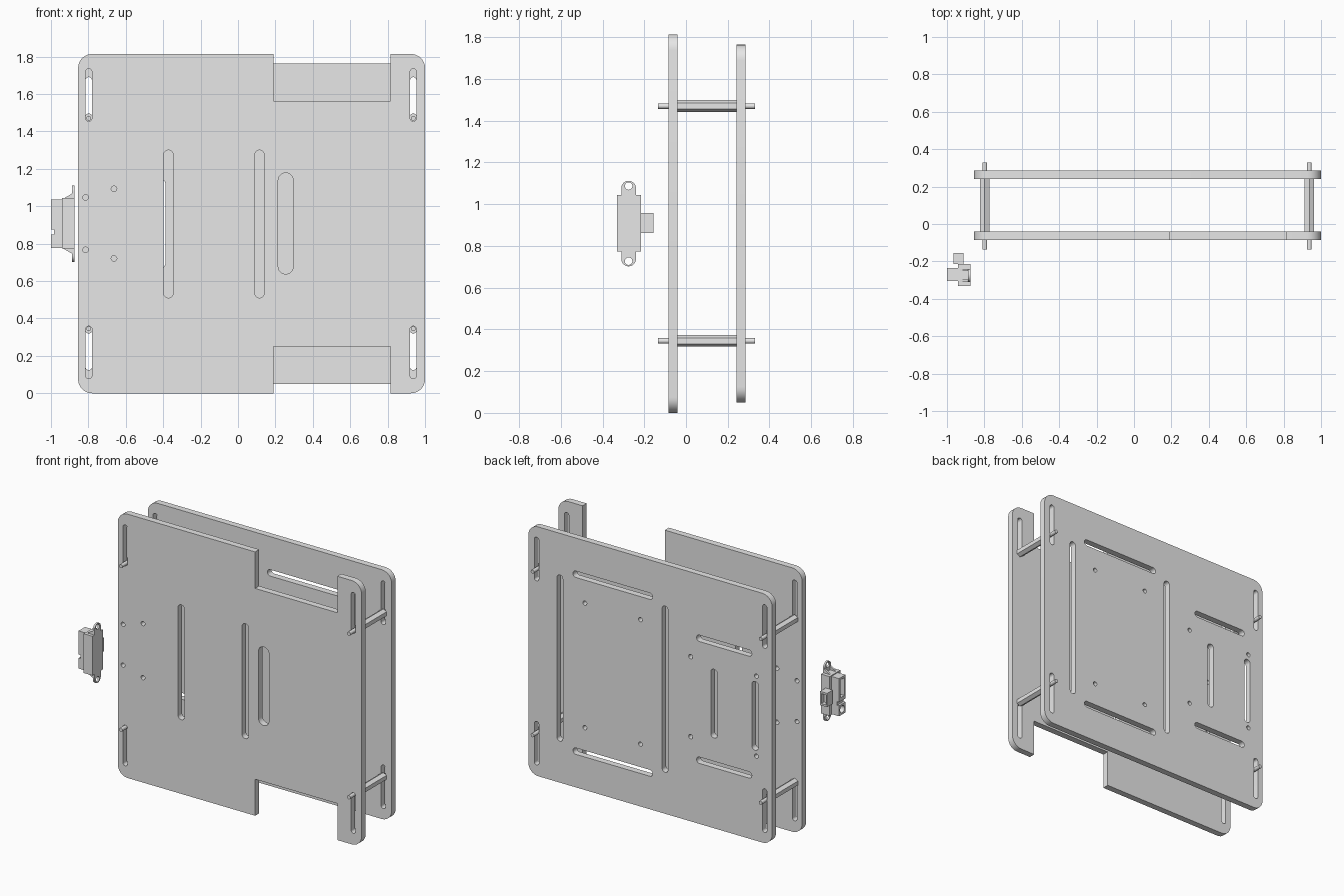
import bpy
import math
from mathutils import Matrix

cube = bpy.data.objects.get("Cube")
if cube:
    bpy.data.objects.remove(cube, do_unlink=True)

grey = bpy.data.materials.new("plain_grey")
grey.use_nodes = True
grey.diffuse_color = (0.8, 0.8, 0.8, 1)
grey.node_tree.nodes["Principled BSDF"].inputs["Base Color"].default_value = (0.8, 0.8, 0.8, 1)

# Drawing planes: sheet (u, v) to world, thickness along the remaining axis
FRONT_PLANE = Matrix(((1, 0, 0, 0), (0, 0, -1, 0), (0, 1, 0, 0), (0, 0, 0, 1)))
SIDE_PLANE = Matrix(((0, 0, 1, 0), (1, 0, 0, 0), (0, 1, 0, 0), (0, 0, 0, 1)))
MID_Z = 0.907


def finish(obj, name):
    obj.name = name
    obj.data.materials.clear()
    obj.data.materials.append(grey)
    bpy.ops.object.select_all(action='DESELECT')
    obj.select_set(True)
    bpy.context.view_layer.objects.active = obj
    bpy.ops.object.shade_smooth_by_angle(angle=math.radians(35))
    return obj


def arc(u, v, r, start, end, steps=8):
    angles = [math.radians(start + (end - start) * i / steps) for i in range(steps + 1)]
    return [(u + r * math.cos(a), v + r * math.sin(a)) for a in angles]


def circle(u, v, r):
    return arc(u, v, r, 0, 345, 23)


def rect(u0, u1, v0, v1):
    return [(u0, v0), (u1, v0), (u1, v1), (u0, v1)]


def rounded(u0, u1, v0, v1, r):
    return (arc(u1 - r, v1 - r, r, 0, 90) + arc(u0 + r, v1 - r, r, 90, 180)
            + arc(u0 + r, v0 + r, r, 180, 270) + arc(u1 - r, v0 + r, r, 270, 360))


def slot(u0, u1, v0, v1):
    # Straight slot with fully rounded ends
    return rounded(u0, u1, v0, v1, min(u1 - u0, v1 - v0) / 2 - 0.0005)


def plate(name, loops, low, high, plane=FRONT_PLANE):
    # Filled outline with holes, given thickness from low to high
    curve = bpy.data.curves.new(name, 'CURVE')
    curve.dimensions = '2D'
    curve.fill_mode = 'BOTH'
    curve.extrude = (high - low) / 2
    for loop in loops:
        spline = curve.splines.new('POLY')
        spline.points.add(len(loop) - 1)
        for point, (u, v) in zip(spline.points, loop):
            point.co = (u, v, 0, 1)
        spline.use_cyclic_u = True
    obj = bpy.data.objects.new(name, curve)
    bpy.context.collection.objects.link(obj)
    middle = (low + high) / 2
    shift = (0, middle, 0) if plane is FRONT_PLANE else (middle, 0, 0)
    obj.matrix_world = Matrix.Translation(shift) @ plane
    bpy.ops.object.select_all(action='DESELECT')
    obj.select_set(True)
    bpy.context.view_layer.objects.active = obj
    bpy.ops.object.convert(target='MESH')
    return finish(bpy.context.object, name)


def box(name, x0, x1, y0, y1, z0, z1):
    bpy.ops.mesh.primitive_cube_add(size=1, location=((x0 + x1) / 2, (y0 + y1) / 2, (z0 + z1) / 2))
    obj = bpy.context.object
    obj.scale = (x1 - x0, y1 - y0, z1 - z0)
    return finish(obj, name)


def rod(name, x, z, r, y0, y1, sides):
    bpy.ops.mesh.primitive_cylinder_add(vertices=sides, radius=r, depth=y1 - y0,
                                        location=(x, (y0 + y1) / 2, z),
                                        rotation=(math.pi / 2, 0, 0))
    return finish(bpy.context.object, name)


def mirrored(loops):
    # Each loop plus its copy below the middle height
    return loops + [[(u, 2 * MID_Z - v) for u, v in loop] for loop in loops]


POST_X = (-0.798, 0.937)
LEFT, RIGHT, R = -0.855, 1.0, 0.075

# Front plate: rounded sheet notched at top and bottom
TOP = 1.814
upper = (arc(RIGHT - R, TOP - R, R, 0, 90)
         + [(0.815, TOP), (0.815, 1.563), (0.19, 1.563), (0.19, TOP)]
         + arc(LEFT + R, TOP - R, R, 90, 180))
lower = [(u, 2 * MID_Z - v) for u, v in reversed(upper)]
front_cuts = mirrored([slot(x - 0.017, x + 0.017, 1.455, 1.735) for x in POST_X]
                      + [circle(-0.815, 1.047, 0.015), circle(-0.663, 1.093, 0.015)])
front_cuts += [slot(x - 0.025, x + 0.025, 0.51, 1.30) for x in (-0.372, 0.115)]
front_cuts.append(slot(0.215, 0.295, 0.638, 1.178))
plate("front_plate", [upper + lower] + front_cuts, -0.085, -0.041)

# Back plate: plain rounded sheet with mounting slots and holes
back_cuts = mirrored([slot(x - 0.017, x + 0.017, 1.39, 1.69) for x in POST_X]
                     + [slot(0.055, 0.66, 1.493, 1.537), slot(-0.70, -0.28, 1.304, 1.348)]
                     + [circle(x, 1.335, 0.015) for x in (0.57, 0.147)]
                     + [circle(x, 1.182, 0.015) for x in (-0.235, -0.735)])
back_cuts += [slot(x - 0.022, x + 0.022, 0.335, 1.478) for x in (0.76, -0.04)]
back_cuts += [slot(x - 0.025, x + 0.025, 0.67, 1.143) for x in (-0.413, -0.725)]
plate("back_plate", [rounded(LEFT, RIGHT, 0.05, 1.764, R)] + back_cuts, 0.241, 0.285)

# Hexagonal spacers with screw rods through both plates
for side, x in zip(("right", "left"), POST_X):
    for level, z in (("lower", 0.345), ("upper", 1.47)):
        rod(f"{level}_{side}_spacer", x, z, 0.028, -0.041, 0.241, 6)
        rod(f"{level}_{side}_screw", x, z, 0.013, -0.135, 0.33, 24)

# Sensor: body, mounting ears with gussets
EAR_Y = -0.275
box("sensor_body", -0.942, -0.875, -0.331, -0.215, 0.773, 1.043)
ear = arc(EAR_Y, 1.077, 0.035, 0, 180, 14) + [(EAR_Y - 0.035, 1.03), (EAR_Y + 0.035, 1.03)]
for level, (outline, hole) in zip(("upper", "lower"), zip(*[iter(
        [ear, circle(EAR_Y, 1.087, 0.018)]
        + mirrored([ear, circle(EAR_Y, 1.087, 0.018)])[2:])] * 2)):
    plate(f"{level}_sensor_ear", [outline, hole], -0.887, -0.875, SIDE_PLANE)
gusset = [(-0.935, 1.04), (-0.887, 1.04), (-0.887, 1.068)]
for level, outline in zip(("upper", "lower"), mirrored([gusset])):
    for y in (EAR_Y - 0.035, EAR_Y + 0.023):
        plate(f"{level}_sensor_gusset", [outline], y, y + 0.012)

# Sensor lens housing: two open windows with a step between
box("lens_base", -0.965, -0.94, -0.305, -0.235, 0.778, 1.037)
plate("upper_lens_frame", [rect(-0.305, -0.235, 0.875, 1.037), rect(-0.292, -0.248, 0.90, 1.022)],
      -1.0, -0.965, SIDE_PLANE)
plate("lower_lens_frame", [rect(-0.305, -0.235, 0.778, 0.85), circle(-0.27, 0.814, 0.024)],
      -1.0, -0.965, SIDE_PLANE)
box("lens_divider", -0.985, -0.965, -0.305, -0.235, 0.85, 0.875)

# Sensor connector socket
box("connector_base", -0.965, -0.912, -0.215, -0.185, 0.862, 0.957)
plate("connector_rim", [rect(-0.965, -0.912, 0.862, 0.957), rect(-0.955, -0.922, 0.875, 0.944)],
      -0.185, -0.155)
